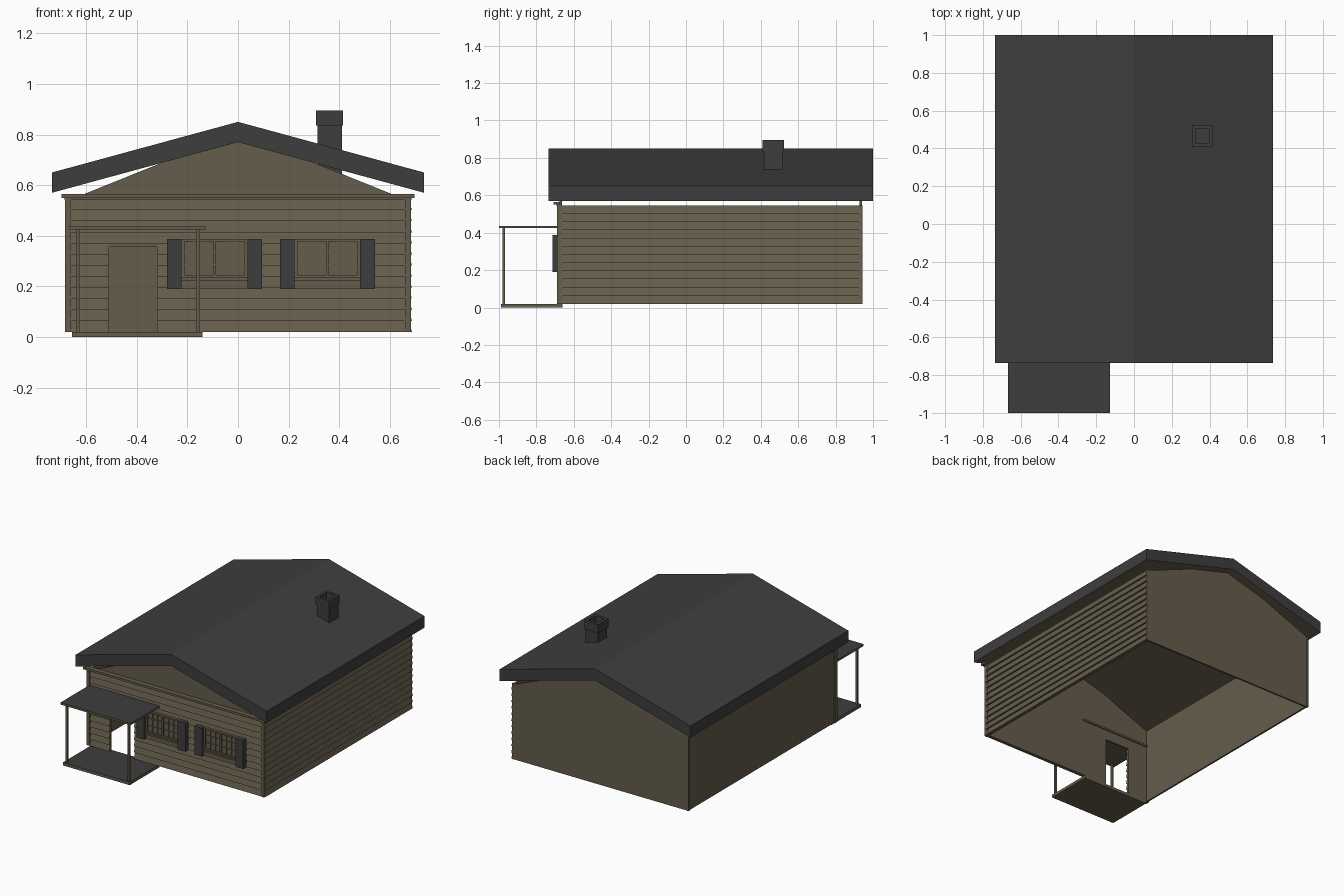
import bpy, bmesh

if "Cube" in bpy.data.objects:
    bpy.data.objects.remove(bpy.data.objects["Cube"])


def material(name, rgb):
    m = bpy.data.materials.new(name)
    m.use_nodes = True
    m.diffuse_color = (*rgb, 1)
    m.node_tree.nodes["Principled BSDF"].inputs["Base Color"].default_value = (*rgb, 1)
    return m


TAN = material("olive brown wall", (0.130, 0.110, 0.072))
GREY = material("charcoal", (0.048, 0.048, 0.048))


def finish(name, bm, mat, other=None, rule=None):
    """Turn a bmesh into an object; faces that meet the rule get the other material."""
    bmesh.ops.recalc_face_normals(bm, faces=bm.faces)
    bm.normal_update()
    if rule:
        for f in bm.faces:
            f.material_index = int(rule(f.normal))
    me = bpy.data.meshes.new(name)
    bm.to_mesh(me)
    bm.free()
    me.materials.append(mat)
    if other:
        me.materials.append(other)
    ob = bpy.data.objects.new(name, me)
    bpy.context.collection.objects.link(ob)
    return ob


def add_prism(bm, pts, axis, a, b):
    """Extrude a closed (horizontal, z) profile along x or y from a to b."""
    place = (lambda p, t: (t, p[0], p[1])) if axis == "x" else (lambda p, t: (p[0], t, p[1]))
    va = [bm.verts.new(place(p, a)) for p in pts]
    vb = [bm.verts.new(place(p, b)) for p in pts]
    bm.faces.new(va)
    bm.faces.new(vb[::-1])
    for i in range(len(pts)):
        j = (i + 1) % len(pts)
        bm.faces.new((va[i], vb[i], vb[j], va[j]))


def add_box(bm, x0, x1, y0, y1, z0, z1):
    add_prism(bm, [(x0, z0), (x1, z0), (x1, z1), (x0, z1)], "y", y0, y1)


def box(name, x0, x1, y0, y1, z0, z1, mat=TAN, **kw):
    bm = bmesh.new()
    add_box(bm, x0, x1, y0, y1, z0, z1)
    return finish(name, bm, mat, **kw)


def up(n):
    return n.z > 0.5


# Main dimensions
W, FRONT, BACK, BASE, TOP, T = 0.675, -0.675, 0.94, 0.02, 0.545, 0.012
DOOR_L, DOOR_R, DOOR_TOP = -0.51, -0.32, 0.355

# Walls, open underneath, with a doorway in the front
box("right_wall", W - T, W, FRONT, BACK, BASE, TOP)
box("left_wall", -W, -W + T, FRONT, BACK, BASE, TOP)
box("back_wall", -W, W, BACK - T, BACK, BASE, TOP)
bm = bmesh.new()
for x0, x1, z0 in ((-W, DOOR_L, BASE), (DOOR_R, W, BASE), (DOOR_L, DOOR_R, DOOR_TOP)):
    add_box(bm, x0, x1, FRONT, FRONT + T, z0, TOP)
finish("front_wall", bm, TAN)

# Clapboards on the front and one side
COURSES, LAP = 12, 0.012
H = (TOP - BASE) / COURSES
front, side = bmesh.new(), bmesh.new()
for i in range(COURSES):
    z = BASE + i * H
    mid = z + H / 2
    spans = ((-W, DOOR_L), (DOOR_R, W)) if mid < DOOR_TOP else ((-W, W),)
    for a, b in spans:
        add_prism(front, [(FRONT, z), (FRONT - LAP, z), (FRONT, z + H)], "x", a, b)
    add_prism(side, [(W, z), (W + LAP, z), (W, z + H)], "y", FRONT, BACK)
finish("front_siding", front, TAN)
finish("side_siding", side, TAN)

# Gables
for name, y in (("front_gable", FRONT), ("back_gable", BACK - T)):
    bm = bmesh.new()
    add_prism(bm, [(-W, TOP - 0.005), (W, TOP - 0.005), (0.62, 0.56), (0, 0.81), (-0.62, 0.56)],
              "y", y, y + T)
    finish(name, bm, TAN)

# Trim: eave band and corner boards
box("front_eave_trim", -0.698, 0.698, -0.708, FRONT, 0.55, 0.565)
box("front_frieze", -0.685, 0.685, -0.692, FRONT, TOP - 0.003, 0.55)
for s in (-1, 1):
    side_name = "right" if s > 0 else "left"
    a, b = sorted((s * 0.66, s * 0.683))
    box(side_name + "_front_corner_board", a, b, -0.69, FRONT + T, BASE, 0.55)
    a, b = sorted((s * 0.668, s * 0.68))
    box(side_name + "_back_corner_board", a, b, 0.925, 0.943, BASE, TOP)

# Roof slab with brown soffit
bm = bmesh.new()
add_prism(bm, [(0, 0.85), (0.735, 0.65), (0.735, 0.57), (0, 0.77), (-0.735, 0.57), (-0.735, 0.65)],
          "y", -0.735, 1.0)
finish("roof", bm, GREY, TAN, lambda n: n.z < -0.5)

# Chimney with a sunken flue
box("chimney_shaft", 0.315, 0.41, 0.417, 0.517, 0.64, 0.84, GREY)
bm = bmesh.new()
add_box(bm, 0.308, 0.415, 0.41, 0.525, 0.835, 0.895)
bm.normal_update()
bmesh.ops.recalc_face_normals(bm, faces=bm.faces)
lid = [f for f in bm.faces if f.normal.z > 0.9]
bmesh.ops.inset_region(bm, faces=lid, thickness=0.026)
flue = bmesh.ops.extrude_face_region(bm, geom=lid)["geom"]
bmesh.ops.translate(bm, vec=(0, 0, -0.045), verts=[v for v in flue if isinstance(v, bmesh.types.BMVert)])
bmesh.ops.delete(bm, geom=lid, context="FACES_ONLY")
finish("chimney_cap", bm, GREY)

# Porch
box("porch_floor", -0.655, -0.14, -0.99, -0.66, 0, 0.02, other=GREY, rule=up)
box("porch_roof", -0.667, -0.127, -1.0, -0.655, 0.424, 0.437, other=GREY, rule=up)
for name, x in (("left_porch_post", -0.633), ("right_porch_post", -0.157)):
    box(name, x - 0.007, x + 0.007, -0.982, -0.968, 0.02, 0.425)


# Windows with two gridded sashes, sill, apron and shutters
def window(name, cx):
    hw, z0, z1 = 0.13, 0.235, 0.387
    box(name + "_pane", cx - hw, cx + hw, -0.69, FRONT, z0, z1)
    bm = bmesh.new()
    for x in (-hw, -0.006, hw - 0.012):
        add_box(bm, cx + x, cx + x + 0.012, -0.7, -0.688, z0, z1)
    for z in (z0, z1 - 0.01):
        add_box(bm, cx - hw, cx + hw, -0.7, -0.688, z, z + 0.01)
    finish(name + "_frame", bm, TAN)
    bm = bmesh.new()
    for s in (-1, 1):
        for k in (-1, 1):
            x = cx + s * 0.062 + k * 0.019
            add_box(bm, x - 0.002, x + 0.002, -0.695, -0.689, z0, z1)
    for k in (1, 2):
        z = z0 + (z1 - z0) * k / 3
        add_box(bm, cx - hw, cx + hw, -0.695, -0.689, z - 0.002, z + 0.002)
    finish(name + "_muntins", bm, TAN)
    box(name + "_sill", cx - hw, cx + hw, -0.708, FRONT, 0.224, z0)
    box(name + "_apron", cx - hw, cx + hw, -0.695, FRONT, 0.19, 0.224)
    for tag, x in (("_left_shutter", cx - hw - 0.058), ("_right_shutter", cx + hw)):
        box(name + tag, x, x + 0.058, -0.715, -0.68, 0.19, 0.388, GREY)


window("left_window", -0.093)
window("right_window", 0.353)
